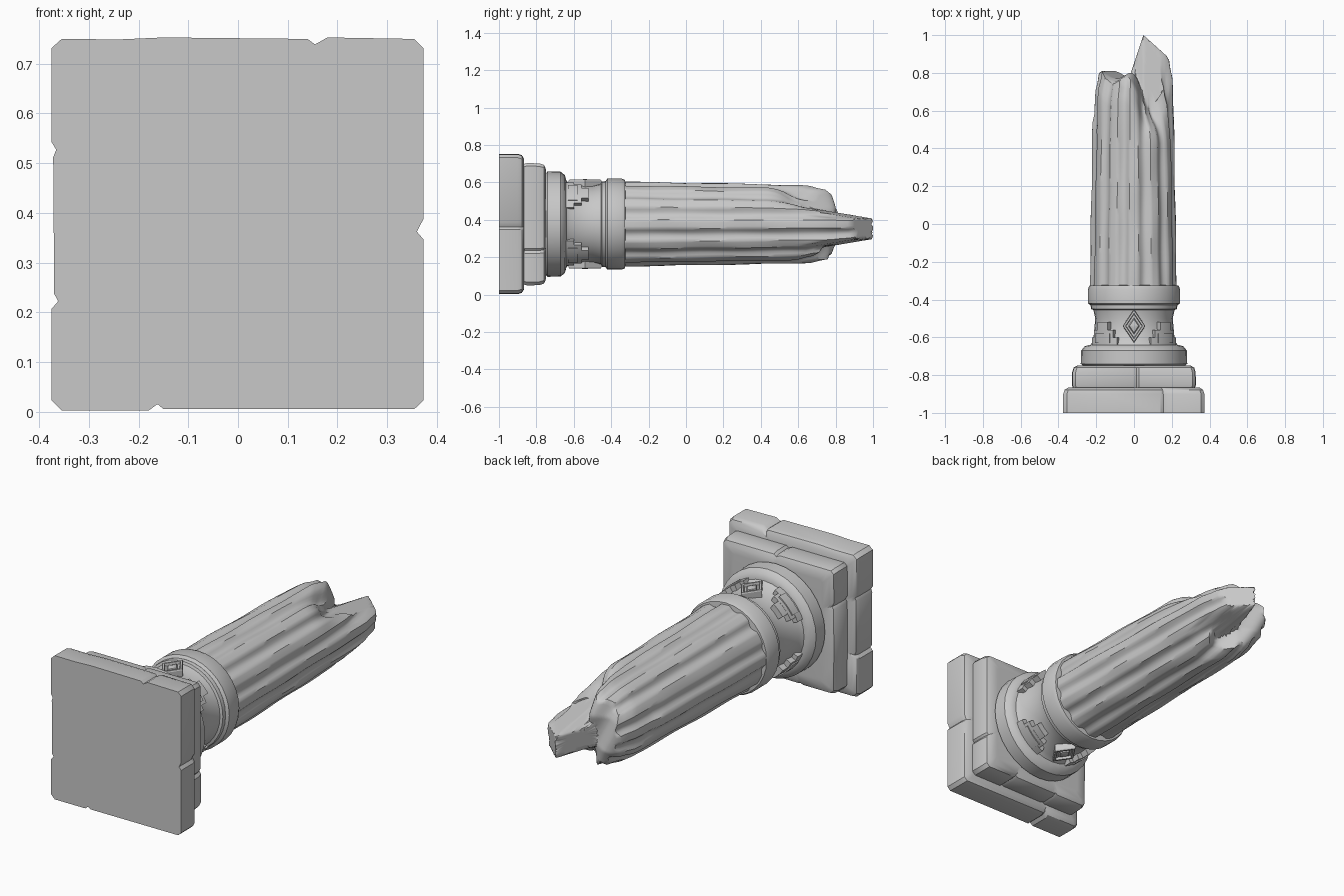
import bpy, bmesh, math
from math import sin, cos, pi, radians, exp

cube = bpy.data.objects.get("Cube")
if cube:
    bpy.data.objects.remove(cube)

CZ = 0.377  # height of the column axis

stone = bpy.data.materials.new("grey_stone")
stone.use_nodes = True
GREY = (0.58, 0.58, 0.58, 1)
stone.diffuse_color = GREY
stone.node_tree.nodes["Principled BSDF"].inputs["Base Color"].default_value = GREY


def loft(name, bodies, angle=35):
    """Skin each body, a list of equal closed rings, into one capped mesh."""
    bm = bmesh.new()
    for rings in bodies:
        rows = [[bm.verts.new(p) for p in ring] for ring in rings]
        n = len(rows[0])
        for a, b in zip(rows, rows[1:]):
            for i in range(n):
                j = (i + 1) % n
                bm.faces.new((a[i], a[j], b[j], b[i]))
        bm.faces.new(rows[0])
        bm.faces.new(rows[-1])
    bmesh.ops.recalc_face_normals(bm, faces=bm.faces)
    mesh = bpy.data.meshes.new(name)
    bm.to_mesh(mesh)
    bm.free()
    mesh.materials.append(stone)
    obj = bpy.data.objects.new(name, mesh)
    bpy.context.collection.objects.link(obj)
    bpy.ops.object.select_all(action='DESELECT')
    obj.select_set(True)
    bpy.context.view_layer.objects.active = obj
    bpy.ops.object.shade_smooth_by_angle(angle=radians(angle))
    return obj


def polar(r, a, y):
    return (r * cos(a), y, CZ + r * sin(a))


def lathe(name, profile, sides=32):
    loft(name, [[[polar(r, 2 * pi * i / sides, y) for i in range(sides)]
                 for y, r in profile]])


def slab(name, outline, profile):
    loft(name, [[[(x * s, y, CZ + z * s) for x, z in outline]
                 for y, s in profile]])


# Square steps with chipped edges
chipped = [(-.355, -.375), (-.18, -.375), (-.162, -.362), (-.15, -.372),
           (.355, -.372), (.373, -.355), (.373, -.03), (.36, -.015),
           (.373, .01), (.373, .355), (.355, .373), (.18, .376),
           (.155, .362), (.14, .373), (-.15, .376), (-.24, .372),
           (-.355, .373), (-.375, .355), (-.375, .165), (-.366, .15),
           (-.372, .135), (-.37, -.14), (-.362, -.155), (-.375, -.17),
           (-.375, -.355)]
slab("plinth", chipped, [(-1, 1), (-.9, 1), (-.878, .98), (-.866, .93), (-.864, .8)])
slab("upper_step", [(-z, x) for x, z in chipped],
     [(-.87, .86), (-.85, .875), (-.785, .87), (-.76, .85), (-.75, .8), (-.748, .7)])

# Round mouldings
lathe("pedestal_ring", [(-.755, .265), (-.74, .282), (-.67, .28), (-.648, .262), (-.64, .235)])
lathe("neck", [(-.645, .235), (-.62, .216), (-.5, .205), (-.455, .215),
               (-.45, .228), (-.425, .23), (-.42, .22)])
lathe("collar", [(-.43, .23), (-.42, .244), (-.345, .244), (-.326, .236), (-.322, .2)])


# Stepped brackets around the neck
def arc(a0, a1, y0, y1, r, steps=8):
    rings = []
    for i in range(steps + 1):
        a = radians(a0 + (a1 - a0) * i / steps)
        rings.append([polar(.195, a, y0), polar(r, a, y0),
                      polar(r, a, y1), polar(.195, a, y1)])
    return rings


brackets = []
for mid in (45, 135, 225, 315):
    brackets += [arc(mid - 23, mid + 23, -.645, -.6, .24),
                 arc(mid - 17, mid + 17, -.605, -.56, .239),
                 arc(mid - 9, mid + 9, -.565, -.52, .238),
                 arc(mid - 13, mid + 13, -.63, -.58, .245)]
loft("neck_brackets", brackets)

# Framed diamonds above and below
diamond = [(.06, 0), (0, .088), (-.06, 0), (0, -.088)]
for name, side in (("top_diamond", 1), ("bottom_diamond", -1)):
    body = [[(x * s, -.54 + y * s, CZ + side * r) for x, y in diamond]
            for s, r in ((1, .19), (1, .232), (.94, .238), (.76, .238), (.7, .225),
                         (.5, .225), (.4, .235), (.1, .24))]
    loft(name, [body], 20)


# Fluted shaft with a broken, jagged end
def smooth(t):
    t = min(1, max(0, t))
    return t * t * (3 - 2 * t)


def bite(a):
    """Strength of the missing upper left part at an angle."""
    d = (a - radians(52) + pi) % (2 * pi) - pi
    return exp(-(d / .42) ** 2)


def end_y(x, z):
    """Position of the break across the section."""
    a, r = math.atan2(z, x), math.hypot(x, z)
    wall = .79 - .4 * max(0, abs(z) - .08) + .02 * sin(31 * x + 17 * z)
    wall -= .06 * smooth(x / .1 + .3) + .12 * bite(a) * smooth(r / .18)
    finger = (1 - .9 * max(0, x - .05) - 3 * max(0, .05 - x)
              - 6 * max(0, abs(z + .025) - .055))
    return max(wall, finger)


def shaft_point(a, t):
    """Point on the shaft surface, t running from collar to break."""
    x, z = .2 * cos(a), .2 * sin(a)
    y = -.33 + t * (end_y(x, z) + .33)
    along = (y + .33) / 1.1
    r = .228 - .019 * along
    r -= .017 * max(0, -cos(12 * a)) ** .6
    r -= .004 * sin(3 * a + 7 * y) ** 2
    r -= .07 * bite(a) * smooth((y - .42) / .25)
    # thicker surviving shell on the right side
    if cos(a) < -.93 and y < .54:
        r += .008
    # end edge worn round
    r -= .02 * smooth((t - .9) / .1)
    return r, y


SIDES, ROWS, CAPS = 120, 26, 14
angles = [2 * pi * i / SIDES for i in range(SIDES)]
rings = []
for k in range(ROWS + 1):
    ring = []
    for a in angles:
        r, y = shaft_point(a, k / ROWS)
        ring.append(polar(r, a, y))
    rings.append(ring)
edge = rings[-1]
for k in range(1, CAPS + 1):
    s = 1 - k / (CAPS + .5)
    ring = []
    for x, y, z in edge:
        px, pz = x * s, (z - CZ) * s
        ring.append((px, end_y(px, pz), CZ + pz))
    rings.append(ring)
loft("broken_shaft", [rings], 40)
